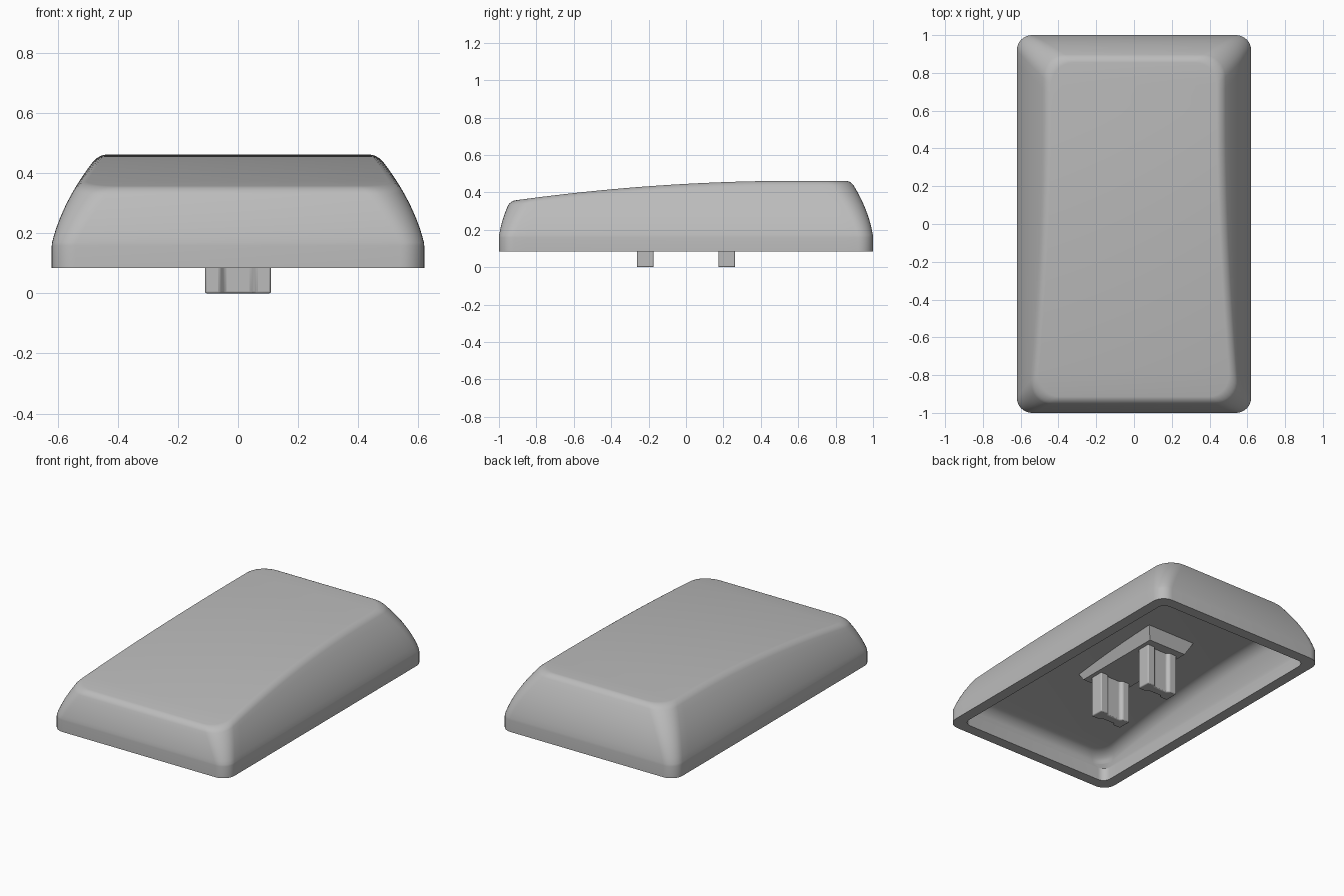
import bpy, bmesh, math

cube = bpy.data.objects.get("Cube")
if cube:
    bpy.data.objects.remove(cube, do_unlink=True)

grey = bpy.data.materials.new("light_grey_plastic")
grey.use_nodes = True
colour = (0.5, 0.5, 0.5, 1)
grey.diffuse_color = colour
grey.node_tree.nodes["Principled BSDF"].inputs["Base Color"].default_value = colour

HALF_X, HALF_Y = 0.62, 1.0
RIM_Z, SHOULDER_Z = 0.085, 0.165
WALL, ROOF = 0.07, 0.12


def add_object(name, bm, angle=35):
    bmesh.ops.recalc_face_normals(bm, faces=bm.faces)
    mesh = bpy.data.meshes.new(name)
    bm.to_mesh(mesh)
    bm.free()
    mesh.materials.append(grey)
    obj = bpy.data.objects.new(name, mesh)
    bpy.context.collection.objects.link(obj)
    bpy.ops.object.select_all(action='DESELECT')
    obj.select_set(True)
    bpy.context.view_layer.objects.active = obj
    bpy.ops.object.shade_smooth_by_angle(angle=math.radians(angle))
    return obj


def top_height(y):
    """Long curved top, level towards the back."""
    return 0.462 - 0.0457 * min(y - 0.6, 0) ** 2


def outline(hx, hy, r, arc=8, side=28):
    """Right half of a rounded rectangle, front to back."""
    pts = []
    for sign in (-1, 1):
        for i in range(arc + 1):
            a = math.pi / 2 * (i / arc - (sign < 0))
            pts.append((hx - r + r * math.cos(a), sign * (hy - r) + r * math.sin(a)))
        if sign < 0:
            for i in range(1, side):
                pts.append((hx, (hy - r) * (2 * i / side - 1)))
    return pts


def ring(bm, fraction, fillet, offset=0.0, roof=0.0, lift=0.0, extra=0.0, radius=0.08):
    """One closed loop of the shell, part way between shoulder and top."""
    count = len(outline(1, 1, 0.1))
    right, left = [], []
    for i in range(count):
        x, y = outline(HALF_X - offset, HALF_Y - offset, radius)[i]
        for _ in range(6):
            z = SHOULDER_Z + fraction * (top_height(y) - roof - fillet - SHOULDER_Z) + lift
            u = max(z - SHOULDER_Z, 0)
            inset_x = u * (0.24 + 0.96 * u) + extra + offset
            inset_y = u * (0.15 + 0.85 * u) + extra + offset
            x, y = outline(HALF_X - inset_x, HALF_Y - inset_y, radius)[i]
        right.append(bm.verts.new((x, y, z)))
        left.append(bm.verts.new((-x, y, z)))
    return right, left


def shell_side(bm, fillet, radius, grow, **kw):
    """Loops from the rim up to the edge of the top."""
    loops = [ring(bm, 0, fillet, lift=RIM_Z - SHOULDER_Z, radius=radius, **kw),
             ring(bm, 0, fillet, lift=-0.006, radius=radius, **kw)]
    for i in range(9):
        f = 0.03 + 0.97 * i / 8
        loops.append(ring(bm, f, fillet, radius=radius + grow * f, **kw))
    for i in range(1, 7):
        a = math.pi / 2 * i / 6
        loops.append(ring(bm, 1, fillet, lift=fillet * math.sin(a),
                          extra=fillet * (1 - math.cos(a)), radius=radius + grow, **kw))
    return loops


def cap(bm, loop):
    right, left = loop
    for i in range(len(right) - 1):
        bm.faces.new((right[i], right[i + 1], left[i + 1], left[i]))


# Hollow cap: inner skin, flat rim and outer skin in one loft
bm = bmesh.new()
inner = shell_side(bm, 0.05, 0.05, 0.04, offset=WALL, roof=ROOF)
outer = shell_side(bm, 0.025, 0.08, 0.04)
loops = inner[::-1] + outer
for (ra, la), (rb, lb) in zip(loops, loops[1:]):
    a, b = ra + la[::-1], rb + lb[::-1]
    for i in range(len(a)):
        j = (i + 1) % len(a)
        bm.faces.new((a[i], a[j], b[j], b[i]))
cap(bm, loops[0])
cap(bm, loops[-1])
add_object("key_shell", bm)

# Tapered mounting pad under the roof
bm = bmesh.new()
levels = []
for hx, hy, z in ((0.135, 0.31, 0.265), (0.175, 0.35, 0.345)):
    levels.append([bm.verts.new((sx * hx, sy * hy, z))
                   for sx, sy in ((-1, -1), (1, -1), (1, 1), (-1, 1))])
low, high = levels
bm.faces.new(low)
bm.faces.new(high)
for i in range(4):
    j = (i + 1) % 4
    bm.faces.new((low[i], low[j], high[j], high[i]))
add_object("mounting_pad", bm)

# Two waisted prongs
quarter = [(0.11, 0.045), (0.06, 0.045), (0.045, 0.028)]
half = quarter + [(-x, y) for x, y in quarter[::-1]]
section = half + [(x, -y) for x, y in half[::-1]]
for name, y0 in (("front_prong", -0.218), ("back_prong", 0.218)):
    bm = bmesh.new()
    base = bm.faces.new([bm.verts.new((x, y + y0, 0)) for x, y in section])
    grown = bmesh.ops.extrude_face_region(bm, geom=[base])["geom"]
    for v in grown:
        if isinstance(v, bmesh.types.BMVert):
            v.co.z = 0.28
    prong = add_object(name, bm)
    bevel = prong.modifiers.new("soft_edges", 'BEVEL')
    bevel.width = 0.006
    bevel.segments = 2
    bevel.limit_method = 'ANGLE'
